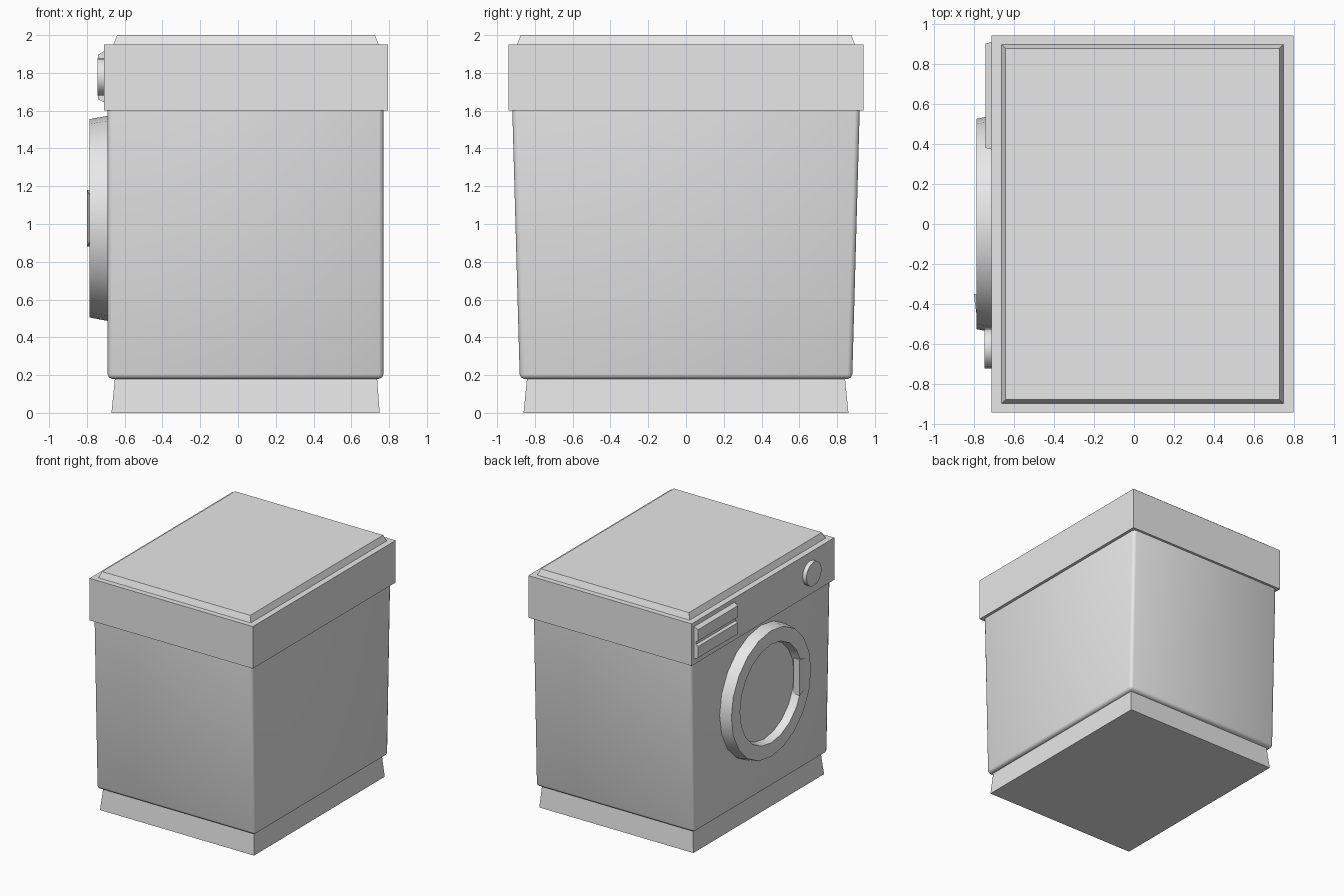
import bpy, bmesh, math

cube = bpy.data.objects.get("Cube")
if cube:
    bpy.data.objects.remove(cube, do_unlink=True)

grey = bpy.data.materials.new("light_grey")
grey.use_nodes = True
colour = (0.8, 0.8, 0.8, 1)
grey.diffuse_color = colour
grey.node_tree.nodes["Principled BSDF"].inputs["Base Color"].default_value = colour


def finish(name, bm, smooth=30):
    bmesh.ops.recalc_face_normals(bm, faces=bm.faces)
    mesh = bpy.data.meshes.new(name)
    bm.to_mesh(mesh)
    bm.free()
    mesh.materials.append(grey)
    obj = bpy.data.objects.new(name, mesh)
    bpy.context.collection.objects.link(obj)
    if smooth:
        bpy.ops.object.select_all(action="DESELECT")
        obj.select_set(True)
        bpy.context.view_layer.objects.active = obj
        bpy.ops.object.shade_smooth_by_angle(angle=math.radians(smooth))
    return obj


def skin(bm, rings):
    """Join matching rings of points and cap both ends."""
    loops = [[bm.verts.new(p) for p in ring] for ring in rings]
    for a, b in zip(loops, loops[1:]):
        for i in range(len(a)):
            j = (i + 1) % len(a)
            bm.faces.new((a[i], a[j], b[j], b[i]))
    bm.faces.new(loops[0])
    bm.faces.new(loops[-1])


def stack(levels):
    """Rectangles (x min, x max, half depth, z) stacked into a solid."""
    bm = bmesh.new()
    skin(bm, [[(x0, -y, z), (x1, -y, z), (x1, y, z), (x0, y, z)]
              for x0, x1, y, z in levels])
    return bm


def turned(name, profile, y, z, sides):
    """Turn a (radius, x) profile about an axis along x."""
    bm = bmesh.new()
    skin(bm, [[(x, y + r * math.cos(i * math.tau / sides),
                z + r * math.sin(i * math.tau / sides)) for i in range(sides)]
              for r, x in profile])
    return finish(name, bm)


# Plinth
finish("plinth", stack([(-0.67, 0.75, 0.86, 0), (-0.65, 0.735, 0.84, 0.2)]), 0)

# Tapered cabinet with rounded edges
bm = stack([(-0.69, 0.77, 0.88, 0.18), (-0.69, 0.77, 0.92, 1.62)])
edges = [e for e in bm.edges if min(v.co.z for v in e.verts) < 1]
bmesh.ops.bevel(bm, geom=edges, offset=0.025, segments=2, affect="EDGES", profile=0.5)
finish("cabinet", bm, 50)

# Top band with the raised worktop
finish("worktop", stack([(-0.71, 0.795, 0.94, 1.6), (-0.71, 0.795, 0.94, 1.95),
                         (-0.66, 0.745, 0.895, 1.95), (-0.64, 0.725, 0.875, 2)]), 0)

# Door ring with recessed window, and control knob
turned("door", [(0.545, -0.68), (0.525, -0.785), (0.41, -0.785), (0.395, -0.72)],
       0, 1.03, 20)
turned("knob", [(0.1, -0.70), (0.1, -0.745)], -0.62, 1.78, 16)

# Door handle, a wedge over the ring's inner edge
bm = bmesh.new()
wedge = [(-0.74, -0.36), (-0.8, -0.35), (-0.783, -0.47), (-0.74, -0.47)]
skin(bm, [[(x, y, 1.03 + s * (0.15 if y > -0.4 else 0.12)) for x, y in wedge]
          for s in (-1, 1)])
finish("door_handle", bm, 0)

# Detergent drawer with a grip groove
bm = bmesh.new()
section = [(-0.70, 1.92), (-0.742, 1.895), (-0.742, 1.80), (-0.722, 1.79),
           (-0.722, 1.765), (-0.742, 1.755), (-0.742, 1.66), (-0.70, 1.64)]
skin(bm, [[(x, 0.64 + s * (0.27 if x > -0.71 else 0.26), z) for x, z in section]
          for s in (-1, 1)])
finish("detergent_drawer", bm, 0)
